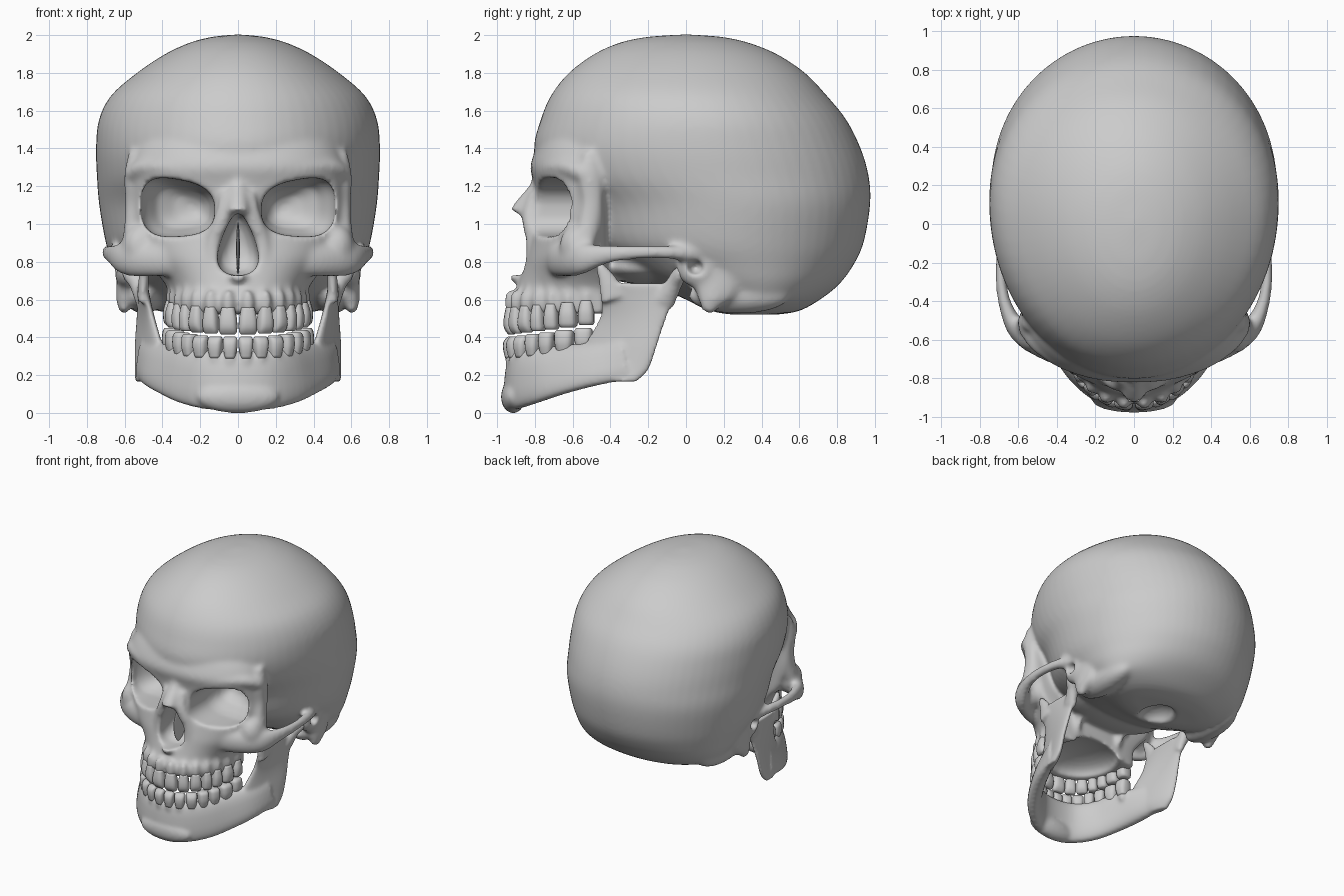
import bpy, bmesh, math
from mathutils import Vector

if "Cube" in bpy.data.objects:
    bpy.data.objects.remove(bpy.data.objects["Cube"])

BOTH = (1, -1)


def spline(rows, n=4):
    p = [rows[0]] + list(rows) + [rows[-1]]
    out = []
    for i in range(1, len(p) - 2):
        for k in range(n):
            t = k / n
            out.append([b + .5 * t * (c - a + t * (2*a - 5*b + 4*c - d + t * (3*b - a - 3*c + d)))
                        for a, b, c, d in zip(p[i-1], p[i], p[i+1], p[i+2])])
    return out + [list(rows[-1])]


def sup(t, e=2.0):
    c, s = math.cos(t), math.sin(t)
    return (math.copysign(abs(c) ** (2 / e), c), math.copysign(abs(s) ** (2 / e), s))


def circle(n, e=2.0):
    return [sup(2 * math.pi * i / n, e) for i in range(n)]


def skin(bm, rings, sides=(1,)):
    for sx in sides:
        vs = [[bm.verts.new((p[0] * sx, p[1], p[2])) for p in r] for r in rings]
        n = len(vs[0])
        for a, b in zip(vs, vs[1:]):
            for i in range(n):
                bm.faces.new((a[i], a[(i+1) % n], b[(i+1) % n], b[i]))
        bm.faces.new(vs[0][::-1])
        bm.faces.new(vs[-1])


def ball(bm, c, r, sides=(1,)):
    rings = []
    for k in range(15):
        a = math.pi * (k + .15) / 14.3
        rings.append([(c[0] + r[0]*math.sin(a)*x, c[1] + r[1]*math.sin(a)*y, c[2] - r[2]*math.cos(a))
                      for x, y in circle(24)])
    skin(bm, rings, sides)


def bone(bm, pts, ref, sides=BOTH):
    """Oval tube through rows of x, y, z, radius along ref, radius across."""
    rows = spline(pts)
    rings = []
    for i, r in enumerate(rows):
        t = Vector(rows[min(i+1, len(rows)-1)][:3]) - Vector(rows[max(i-1, 0)][:3])
        side = t.cross(Vector(ref)).normalized()
        up = side.cross(t).normalized()
        rings.append([Vector(r[:3]) + up*r[3]*x + side*r[4]*y for x, y in circle(16)])
    skin(bm, rings, sides)


def slice_ring(z, w, f, b, yc, e=2.0, n=64):
    return [(w*x, yc + ((b - yc) if y > 0 else (yc - f)) * y, z) for x, y in circle(n, e)]


def arch(w, depth, widths):
    """Centres, outward directions and widths of one half row of teeth."""
    pts = []
    for i in range(401):
        x, y = sup(math.pi/2 * (1 - i/400), 2.2)
        pts.append(Vector((w*x, -.45 - depth*y, 0)))
    out, start, run, k = [], 0, 0, 0
    for a, b in zip(pts, pts[1:]):
        run += (b - a).length
        if k < len(widths) and run >= start + widths[k]/2:
            t = (b - a).normalized()
            out.append((b, t, Vector((t.y, -t.x, 0)), widths[k]))
            start += widths[k]
            k += 1
    return out


def finish(bm, name):
    bmesh.ops.recalc_face_normals(bm, faces=bm.faces[:])
    me = bpy.data.meshes.new(name)
    bm.to_mesh(me)
    bm.free()
    me.shade_smooth()
    ob = bpy.data.objects.new(name, me)
    bpy.context.collection.objects.link(ob)
    return ob


def fuse(ob, voxel, cutter=None, iterations=10):
    """Melt the overlapping parts into one surface, carve it and soften it."""
    def remesh():
        m = ob.modifiers.new("remesh", 'REMESH')
        m.mode = 'VOXEL'
        m.voxel_size = voxel
    remesh()
    if cutter:
        m = ob.modifiers.new("carve", 'BOOLEAN')
        m.operation, m.object, m.solver = 'DIFFERENCE', cutter, 'EXACT'
        remesh()
    m = ob.modifiers.new("soften", 'SMOOTH')
    m.factor, m.iterations = .5, iterations
    bpy.context.view_layer.update()
    dg = bpy.context.evaluated_depsgraph_get()
    me = bpy.data.meshes.new_from_object(ob.evaluated_get(dg))
    ob.modifiers.clear()
    ob.data = me
    me.shade_smooth()


upper = arch(.338, .468, [.1, .085, .085, .075, .08, .1, .09])
lower = arch(.345, .47, [.078, .08, .085, .08, .085, .105, .1])


def rise(p):
    return .05 * (p.y + .92) / .4


# Braincase: height, half width, front, back
sk = bmesh.new()
case = [(.52, .30, .22, .48), (.54, .42, .12, .60), (.60, .56, .0, .71), (.68, .62, -.18, .81),
        (.78, .66, -.37, .885), (.90, .70, -.54, .94), (1.1, .735, -.62, .975), (1.25, .747, -.76, .968),
        (1.4, .752, -.805, .925), (1.55, .737, -.77, .85), (1.68, .672, -.715, .745), (1.8, .535, -.62, .63),
        (1.9, .385, -.485, .48), (1.96, .255, -.35, .33), (1.988, .15, -.22, .205), (1.998, .075, -.11, .10),
        (2.003, .01, -.02, .02)]
skin(sk, [slice_ring(z, w, f, b, f + (b - f)*.53) for z, w, f, b in spline(case)])
# Face block: height, half width, front
face = [(.525, .365, -.915), (.60, .37, -.925), (.66, .375, -.90), (.74, .43, -.875), (.82, .50, -.855),
        (.92, .54, -.83), (1.02, .57, -.81), (1.12, .575, -.79), (1.22, .58, -.805), (1.30, .575, -.825),
        (1.38, .55, -.80), (1.46, .49, -.76), (1.54, .40, -.69)]
skin(sk, [slice_ring(z, w, f, -.41, -.45, 2.2) for z, w, f in spline(face)])
# Brow, outer eye rim, cheekbone with arch
bone(sk, [(.06, -.76, 1.23, .04, .05), (.3, -.725, 1.29, .05, .055), (.48, -.625, 1.30, .05, .055),
          (.565, -.52, 1.26, .05, .05)], (0, 0, 1))
bone(sk, [(.575, -.55, .86, .06, .045), (.56, -.515, 1.0, .06, .042), (.56, -.50, 1.12, .055, .038),
          (.563, -.51, 1.25, .06, .04), (.54, -.51, 1.38, .04, .04)], (0, 1, 0))
bone(sk, [(.30, -.71, .83, .10, .05), (.44, -.66, .81, .09, .055), (.59, -.565, .815, .088, .055),
          (.665, -.43, .838, .052, .036), (.69, -.28, .848, .038, .03), (.675, -.10, .85, .036, .035),
          (.62, .04, .84, .045, .05)], (0, 0, 1))
ball(sk, (.52, -.57, .88), (.095, .10, .12), BOTH)
# Nose bridge, sides of the nose opening, nose spine
bone(sk, [(0, -.76, 1.27, .05, .06), (0, -.785, 1.19, .045, .05), (0, -.835, 1.12, .052, .055),
          (0, -.885, 1.05, .055, .062)], (0, -1, 0), (1,))
bone(sk, [(.045, -.80, 1.16, .03, .05), (.07, -.83, 1.04, .04, .05), (.125, -.80, .92, .05, .045),
          (.135, -.80, .80, .05, .04)], (0, -1, 0))
ball(sk, (0, -.885, .72), (.05, .055, .03))
# Ear surround, mastoid, inner base, wings behind the palate
ball(sk, (.59, .07, .77), (.07, .12, .11), BOTH)
bone(sk, [(.58, .16, .78, .16, .06), (.59, .15, .66, .13, .055), (.60, .13, .59, .07, .045),
          (.605, .115, .53, .03, .022)], (0, 1, 0))
ball(sk, (.50, .28, .62), (.10, .27, .095), BOTH)
ball(sk, (0, -.33, .86), (.22, .22, .13))
ball(sk, (0, -.2, .77), (.40, .27, .09))
bone(sk, [(.2, -.36, .84, .07, .035), (.2, -.41, .72, .06, .03), (.18, -.45, .58, .03, .02)], (0, 1, 0))
# Root bulges above the upper teeth
for p, t, o, w in upper:
    c = p + o * .014
    ball(sk, (c.x, c.y, .585 + rise(p)*.5), (.034, .034, .07), BOTH)
skull = finish(sk, "skull")

# Cutters: eye sockets, nose opening, palate, ear holes, spinal opening
cut = bmesh.new()
sockets = [(-1.1, 1, .318), (-.57, 1, .318), (-.52, .93, .31), (-.43, .72, .29), (-.38, .42, .26), (-.36, .12, .24)]
skin(cut, [[(xc + .194*k*x, y, 1.085 + .15*k*z*(1 + .15*x) + .012*x) for x, z in circle(40, 2.8)]
           for y, k, xc in sockets], BOTH)
skin(cut, [[(.095*k*x*(1 - .52*z), y, .893 + .165*k*z) for x, z in circle(32, 2.3)]
           for y, k in [(-1.1, 1), (-.78, 1), (-.72, .85), (-.68, .5), (-.67, .15)]])
ball(cut, (0, -.59, .53), (.26, .27, .10))
ball(cut, (.69, .05, .77), (.11, .048, .045), BOTH)
ball(cut, (0, .25, .52), (.12, .15, .09))
cutter = finish(cut, "skull_cutter")
cutter.hide_render = True
fuse(skull, .014, cutter)
bpy.data.objects.remove(cutter)

# Septum inside the nose
bm = bmesh.new()
ball(bm, (0, -.73, .87), (.01, .09, .14))
finish(bm, "nasal_septum")

# Jaw body: lower edge, upper edge, half thickness
jw = bmesh.new()
half = [(0, -.925, .01, 0, -.90, .325, .05), (.16, -.895, .017, .15, -.875, .33, .05),
        (.30, -.79, .05, .255, -.785, .34, .052), (.405, -.64, .10, .325, -.65, .36, .055),
        (.475, -.48, .142, .40, -.50, .375, .055), (.52, -.30, .178, .485, -.34, .40, .036)]
rows = spline([(-a, b, c, -d, e, f, g) for a, b, c, d, e, f, g in half[:0:-1]] + half)
rings = []
for i, r in enumerate(rows):
    lo, hi = Vector(r[:3]), Vector(r[3:6])
    q0, q1 = rows[max(i-1, 0)], rows[min(i+1, len(rows)-1)]
    side = Vector((q1[1] - q0[1], q0[0] - q1[0], 0)).normalized() * r[6]
    rings.append([(lo + hi)/2 + (hi - lo)/2*x + side*y for x, y in circle(24, 2.6)])
skin(jw, rings)
ball(jw, (0, -.915, .085), (.22, .065, .087))
# Upright branch of the jaw, front edge turned inward, with its two horns
ramus = [(.165, -.44, -.26, .51, .03, .02), (.23, -.54, -.195, .48, .036, .055), (.36, -.535, -.15, .475, .036, .06),
         (.5, -.46, -.102, .488, .032, .035), (.6, -.45, -.062, .497, .03, .015), (.685, -.455, -.03, .505, .028, 0)]
skin(jw, [[(xc + th*x + k*y, (f + b)/2 + (b - f)/2*y, z) for x, y in circle(32, 2.2)]
          for z, f, b, xc, th, k in spline(ramus)], BOTH)
bone(jw, [(.505, -.38, .60, .075, .03), (.50, -.415, .70, .05, .028), (.495, -.455, .775, .025, .022),
          (.495, -.465, .80, .01, .012)], (0, 1, 0))
bone(jw, [(.51, -.12, .58, .06, .03), (.53, -.065, .68, .045, .045), (.55, -.035, .74, .038, .065),
          (.55, -.03, .77, .02, .05)], (0, 1, 0))
for p, t, o, w in lower:
    c = p + o * .006
    ball(jw, (c.x, c.y, .285 + rise(p)), (.035, .035, .06), BOTH)
jaw = finish(jw, "jaw")
fuse(jaw, .012, None, 10)


# Teeth: crowns from gum to tip, blunter towards the back
def teeth(name, row, gum, tip):
    bm = bmesh.new()
    for i, (p, t, o, w) in enumerate(row):
        back = i > 2
        d = (.04, .04, .044, .046, .048, .054, .052)[i]
        prof = [(-.3, .7, .7), (0, .85, .88), (.3, .97, 1), (.65, 1, .97),
                (.88, .96, .87 if back else .66), (1, .76, .65 if back else .36)]
        rings = []
        for f, a, b in spline(prof, 2):
            z = gum + (tip - gum)*f + rise(p) * (.8 + .2*f)
            rings.append([p + o*.01 + t*(w*.49*a*x) + o*(d*b*y) + Vector((0, 0, z)) for x, y in circle(18, 2.9)])
        skin(bm, rings, BOTH)
    return finish(bm, name)


teeth("upper_teeth", upper, .525, .415)
teeth("lower_teeth", lower, .315, .403)
